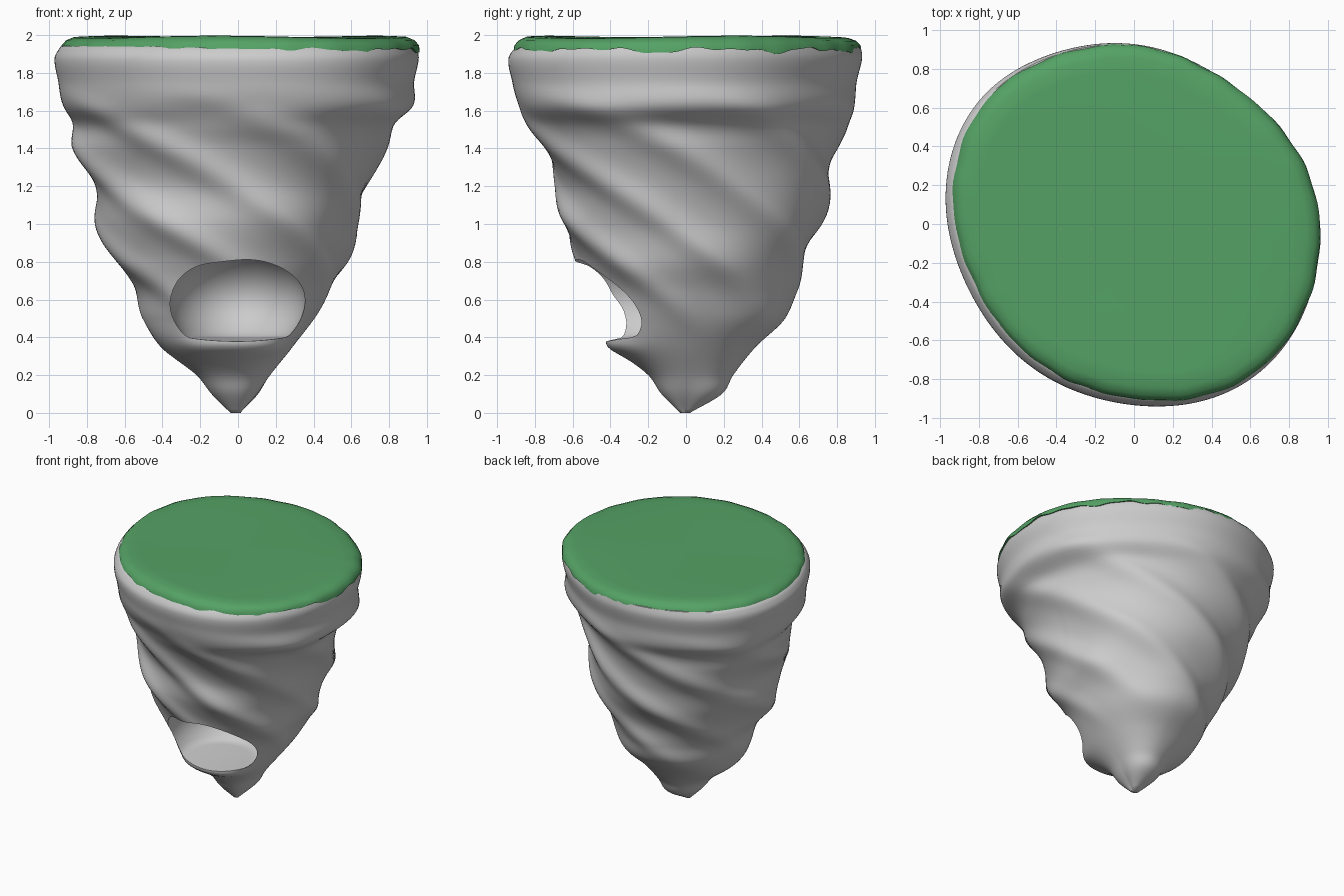
import bpy, bmesh, math
from math import sin, cos, pi, exp

if "Cube" in bpy.data.objects:
    bpy.data.objects.remove(bpy.data.objects["Cube"])

# Radius profiles read along the four axis directions, by height
Z = [0, .1, .2, .35, .5, .65, .8, 1.0, 1.2, 1.4, 1.52, 1.62, 1.75, 1.88, 1.95]
RIGHT = [.01, .10, .17, .29, .40, .49, .58, .62, .69, .77, .82, .93, .93, .955, .94]
BACK = [.02, .19, .25, .37, .53, .58, .62, .71, .75, .79, .83, .88, .89, .92, .91]
LEFT = [.04, .14, .22, .41, .50, .55, .65, .74, .77, .85, .86, .92, .94, .96, .92]
FRONT = [.03, .13, .20, .38, .44, .50, .57, .66, .68, .76, .83, .89, .92, .94, .89]
SEG = 160


def spline(ys, z):
    i = max(j for j in range(len(Z) - 1) if Z[j] <= z or j == 0)
    h = Z[i + 1] - Z[i]
    t = min(1, (z - Z[i]) / h)
    slope = lambda k: ((ys[min(k + 1, len(Z) - 1)] - ys[max(k - 1, 0)])
                       / (Z[min(k + 1, len(Z) - 1)] - Z[max(k - 1, 0)]))
    return ((2*t**3 - 3*t*t + 1) * ys[i] + (t**3 - 2*t*t + t) * h * slope(i)
            + (3*t*t - 2*t**3) * ys[i + 1] + (t**3 - t*t) * h * slope(i + 1))


def step(a, b, v):
    t = max(0, min(1, (v - a) / (b - a)))
    return t * t * (3 - 2 * t)


def radius(a, z):
    r = sum(spline(p, z) * max(0, cos(a - k * pi / 2))**2
            for k, p in enumerate((RIGHT, BACK, LEFT, FRONT)))
    # twisting ridges, fading out toward the rim and tip
    fade = step(.3, .9, z) * (1 - step(1.45, 1.75, z))
    ph = 6 * (a + 2.4 * (z - 1.37)) + .5 * sin(a)
    r += .02 * fade * cos(ph + .35 * sin(ph))
    # skewed, irregular rim outline and a shallow dent under the front rim
    r += step(.6, 1.7, z) * (.03 * exp(-((a - 2.4) / .4)**2)
                             - .05 * sin(2 * a) + .007 * sin(5 * a))
    r -= .02 * exp(-((a - 4.6) / .35)**2 - ((z - 1.6) / .07)**2)
    # bulge on the back right flank
    r += .035 * exp(-((a - .8) / .5)**2 - ((z - 1.1) / .25)**2)
    # flared lip below the cave
    r += .035 * exp(-((a - 4.71) / .75)**4 - ((z - .35) / .05)**2)
    return max(r, .004)


def polar_mesh(name, rings, close_bottom):
    """Skin rings of points and fan the last one to a centre point."""
    bm = bmesh.new()
    rows = [[bm.verts.new(p) for p in ring] for ring in rings]
    for lo, hi in zip(rows, rows[1:]):
        for i in range(SEG):
            j = (i + 1) % SEG
            bm.faces.new((lo[i], lo[j], hi[j], hi[i]))
    top = bm.verts.new((0, 0, rings[-1][0][2]))
    for i in range(SEG):
        bm.faces.new((rows[-1][i], rows[-1][(i + 1) % SEG], top))
    if close_bottom:
        bm.faces.new(rows[0][::-1])
    bmesh.ops.recalc_face_normals(bm, faces=bm.faces)
    me = bpy.data.meshes.new(name)
    bm.to_mesh(me)
    bm.free()
    ob = bpy.data.objects.new(name, me)
    bpy.context.collection.objects.link(ob)
    return ob


def ring(r_of, z_of):
    angles = [2 * pi * i / SEG for i in range(SEG)]
    return [(r_of(a) * cos(a), r_of(a) * sin(a), z_of(a)) for a in angles]


def smooth(ob, angle):
    bpy.ops.object.select_all(action='DESELECT')
    ob.select_set(True)
    bpy.context.view_layer.objects.active = ob
    bpy.ops.object.shade_smooth_by_angle(angle=math.radians(angle))


# Twisted rock body
N = 100
rings = [ring(lambda a, z=1.94 * k / N: radius(a, z), lambda a, z=1.94 * k / N: z)
         for k in range(N + 1)]
rings.append(ring(lambda a: radius(a, 1.94) - .06, lambda a: 1.955))
rock = polar_mesh("rock_body", rings, True)

# Cave hollow: ellipsoid with a flattened floor
bpy.ops.mesh.primitive_uv_sphere_add(segments=64, ring_count=32, radius=1)
cutter = bpy.context.object
cutter.name = "cave_cutter"
for v in cutter.data.vertices:
    x, y, z = v.co
    v.co = (-.005 + .36 * x, -.28 + .45 * y,
            max(.595 + .29 * z, .385 + .03 * x * x + .02 * y))
cutter.hide_render = True
mod = rock.modifiers.new("cave", 'BOOLEAN')
mod.operation = 'DIFFERENCE'
mod.solver = 'EXACT'
mod.object = cutter
bpy.context.view_layer.objects.active = rock
bpy.ops.object.modifier_apply(modifier=mod.name)
bpy.data.objects.remove(cutter)
smooth(rock, 50)

# Grass cap with a ragged overhanging edge
edge = lambda a: 1.92 + .01 * sin(9 * a) + .007 * sin(17 * a + 1) + .005 * sin(31 * a)
rim = lambda a: (radius(a, 1.92) + .003 - .028 * (1 + cos(a - 3.3)) / 2
                 + .004 * sin(23 * a) * sin(4 * a))
bump = lambda a: .006 * sin(3 * a + .5)
grass = polar_mesh("grass_top", [
    ring(lambda a: rim(a) - .03, lambda a: edge(a) + .002),
    ring(lambda a: rim(a) + .008, edge),
    ring(lambda a: rim(a) + .004, lambda a: 1.947),
    ring(lambda a: rim(a) - .02, lambda a: 1.972 + bump(a) / 2),
    ring(lambda a: rim(a) - .06, lambda a: 1.988 + bump(a)),
    ring(lambda a: rim(a) - .14, lambda a: 1.991 + bump(a)),
    ring(lambda a: rim(a) * .5, lambda a: 1.99)], False)
mat = bpy.data.materials.new("grass_green")
mat.diffuse_color = (.09, .36, .13, 1)
mat.use_nodes = True
mat.node_tree.nodes["Principled BSDF"].inputs["Base Color"].default_value = mat.diffuse_color
grass.data.materials.append(mat)
smooth(grass, 50)
